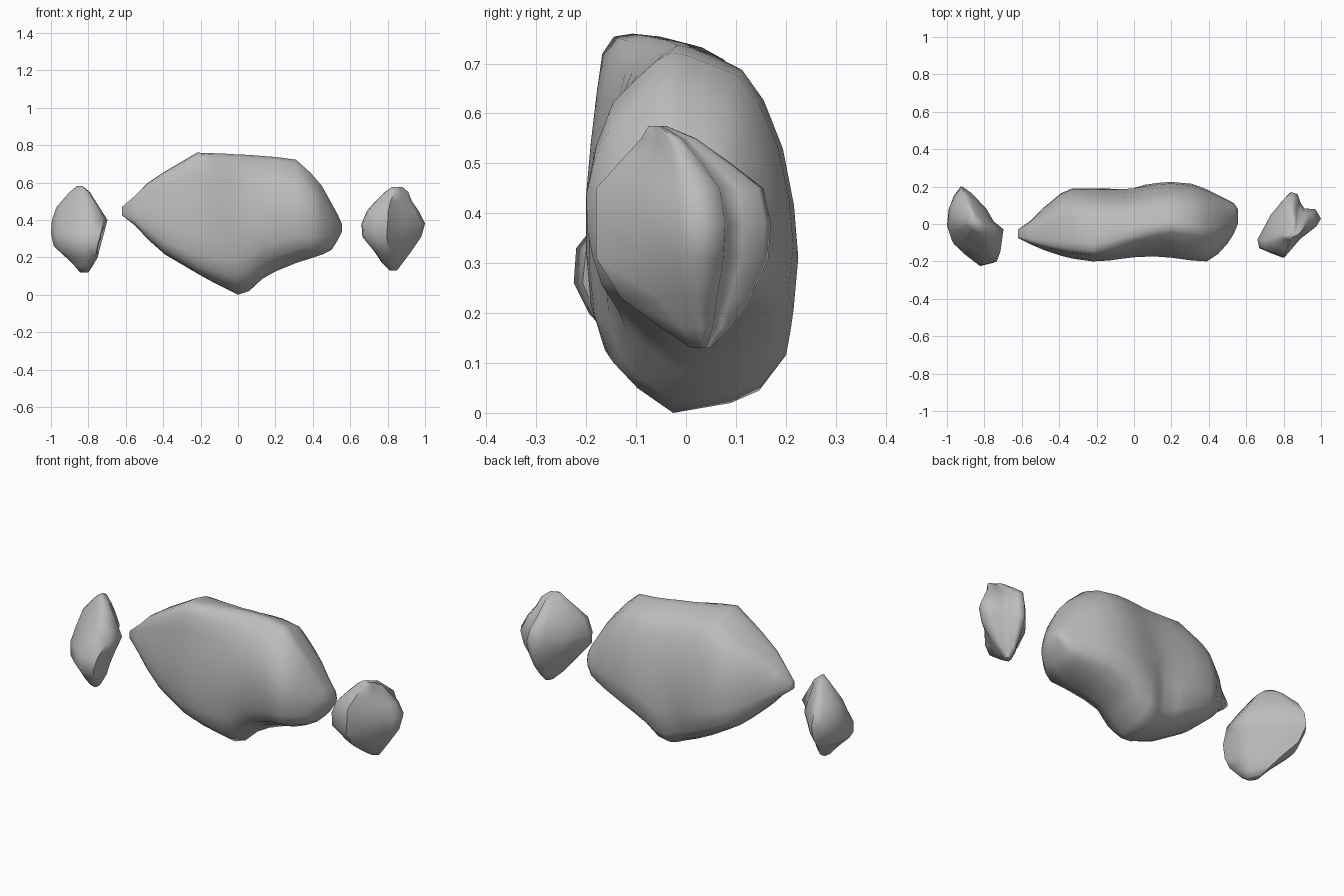
import bpy, bmesh, math
from mathutils import Vector

stone = bpy.data.materials.new("grey stone")
stone.diffuse_color = (0.5, 0.5, 0.5, 1)


def normalise(outline):
    """Fit an outline into the -1..1 square."""
    us, vs = zip(*outline)
    fit = lambda a, s: 2 * (a - min(s)) / (max(s) - min(s)) - 1
    return [(fit(u, us), fit(v, vs)) for u, v in outline]


def loft(name, outline_at, levels, place, dents=()):
    """Skin an outline through levels of (position, umin, umax, vmin, vmax)."""
    bm = bmesh.new()
    rings = []
    for p, u0, u1, v0, v1 in levels:
        rings.append([bm.verts.new(Vector(place(p, (u0 + u1) / 2 + u * (u1 - u0) / 2,
                                                (v0 + v1) / 2 + v * (v1 - v0) / 2)))
                      for u, v in outline_at(p)])
    n = len(rings[0])
    for a, b in zip(rings, rings[1:]):
        for i in range(n):
            j = (i + 1) % n
            bm.faces.new((a[i], a[j], b[j], b[i]))
    bm.faces.new(rings[0])
    bm.faces.new(rings[-1])
    # Soft hollows: centre, radii, push
    for centre, radii, push in dents:
        for vert in bm.verts:
            d = sum(((vert.co[k] - centre[k]) / radii[k]) ** 2 for k in range(3))
            vert.co += Vector(push) * math.exp(-d)
    bmesh.ops.recalc_face_normals(bm, faces=bm.faces)
    mesh = bpy.data.meshes.new(name)
    bm.to_mesh(mesh)
    bm.free()
    mesh.materials.append(stone)
    obj = bpy.data.objects.new(name, mesh)
    bpy.context.collection.objects.link(obj)
    bpy.ops.object.select_all(action='DESELECT')
    obj.select_set(True)
    bpy.context.view_layer.objects.active = obj
    bpy.ops.object.shade_smooth_by_angle(angle=math.radians(65))


# Large boulder section (y, z): lower half is blunt on the left and pointed in the
# middle; upper half has a steep front on the left and a bevelled one on the right
blunt = [(-0.05, 0), (0.10, 0.0), (0.165, 0.025), (0.21, 0.08), (0.222, 0.2),
         (0.215, 0.36), (0.19, 0.5), (0.15, 0.62), (0.10, 0.695), (0.05, 0.725)]
pointed = [(-0.03, 0), (0.10, 0.02), (0.165, 0.045), (0.212, 0.1), (0.222, 0.23),
           (0.213, 0.36), (0.19, 0.5), (0.15, 0.62), (0.105, 0.695), (0.05, 0.725)]
steep_top = [(-0.04, 0.75), (-0.1, 0.757), (-0.14, 0.75),
             (-0.165, 0.71), (-0.177, 0.62), (-0.19, 0.5)]
bevel_top = [(0.0, 0.75), (-0.03, 0.757), (-0.06, 0.735),
             (-0.105, 0.68), (-0.15, 0.62), (-0.185, 0.5)]
blunt_front = [(-0.2, 0.38), (-0.2, 0.24), (-0.19, 0.12), (-0.165, 0.05), (-0.115, 0.01)]
pointed_front = [(-0.2, 0.4), (-0.197, 0.28), (-0.185, 0.19), (-0.165, 0.1), (-0.11, 0.05)]
left_section = normalise(blunt + steep_top + blunt_front)
middle_section = normalise(pointed + steep_top + pointed_front)
right_section = normalise(pointed + bevel_top + pointed_front)


def boulder_section(x):
    ramp = lambda a, b: min(1, max(0, (x - a) / (b - a)))
    s, t = ramp(-0.2, 0.0), ramp(-0.2, 0.2)
    out = []
    for a, b, c in zip(left_section, middle_section, right_section):
        b, c = Vector(b), Vector(c)
        out.append(Vector(a).lerp(b, s) + (c - b) * t)
    return out


boulder_levels = [
    (-0.62, -0.075, -0.03, 0.425, 0.47),
    (-0.55, -0.11, 0.02, 0.37, 0.53),
    (-0.48, -0.14, 0.09, 0.295, 0.60),
    (-0.39, -0.17, 0.165, 0.215, 0.66),
    (-0.33, -0.185, 0.19, 0.18, 0.695),
    (-0.22, -0.20, 0.19, 0.115, 0.76),
    (-0.13, -0.195, 0.192, 0.065, 0.757),
    (-0.06, -0.185, 0.195, 0.03, 0.754),
    (0.00, -0.178, 0.20, 0.00, 0.75),
    (0.06, -0.175, 0.21, 0.02, 0.748),
    (0.13, -0.175, 0.22, 0.085, 0.742),
    (0.20, -0.18, 0.225, 0.125, 0.737),
    (0.31, -0.195, 0.215, 0.17, 0.722),
    (0.39, -0.20, 0.185, 0.195, 0.65),
    (0.45, -0.16, 0.155, 0.215, 0.58),
    (0.50, -0.105, 0.13, 0.24, 0.49),
    (0.535, -0.05, 0.11, 0.295, 0.425),
    (0.555, 0.0, 0.08, 0.335, 0.38),
]
loft("large_boulder", boulder_section, boulder_levels,
     lambda x, y, z: (x, y, z),
     [((-0.06, 0.2, 0.17), (0.05, 0.15, 0.11), (0, -0.045, 0)),
      ((0.17, -0.18, 0.14), (0.12, 0.12, 0.07), (0, 0.03, 0))])

# Left stone: slanted plan outline stacked upward
left_outline = normalise([
    (-0.92, 0.2), (-0.87, 0.16), (-0.78, 0.07), (-0.73, 0.0), (-0.69, -0.06),
    (-0.71, -0.2), (-0.80, -0.22), (-0.9, -0.15), (-0.97, -0.09), (-1, -0.01),
    (-0.99, 0.08), (-0.96, 0.15)])
left_levels = [
    (0.12, -0.845, -0.80, -0.11, -0.03),
    (0.15, -0.87, -0.78, -0.15, 0.02),
    (0.20, -0.92, -0.75, -0.195, 0.08),
    (0.26, -0.985, -0.735, -0.225, 0.15),
    (0.33, -1.0, -0.715, -0.22, 0.2),
    (0.40, -0.995, -0.695, -0.165, 0.2),
    (0.47, -0.97, -0.735, -0.115, 0.16),
    (0.55, -0.90, -0.79, -0.05, 0.08),
    (0.582, -0.86, -0.83, -0.02, 0.03),
]
loft("left_stone", lambda z: left_outline, left_levels, lambda z, x, y: (x, y, z),
     [((-0.76, 0.03, 0.4), (0.06, 0.06, 0.12), (-0.02, -0.015, 0))])

# Right stone: notched plan outline stacked upward
right_outline = normalise([
    (0.84, 0.17), (0.875, 0.16), (0.89, 0.115), (0.91, 0.085), (0.97, 0.08),
    (1, 0.03), (0.975, -0.01), (0.89, -0.075), (0.80, -0.175), (0.73, -0.15),
    (0.67, -0.125), (0.66, -0.08), (0.73, 0.05), (0.79, 0.12)])
right_levels = [
    (0.13, 0.81, 0.85, 0.01, 0.05),
    (0.17, 0.77, 0.88, -0.05, 0.09),
    (0.23, 0.73, 0.925, -0.13, 0.13),
    (0.31, 0.665, 0.98, -0.18, 0.165),
    (0.38, 0.66, 1.0, -0.18, 0.17),
    (0.45, 0.69, 0.965, -0.18, 0.155),
    (0.50, 0.735, 0.93, -0.135, 0.09),
    (0.55, 0.785, 0.91, -0.09, 0.02),
    (0.575, 0.82, 0.88, -0.075, -0.04),
]
loft("right_stone", lambda z: right_outline, right_levels, lambda z, x, y: (x, y, z))
